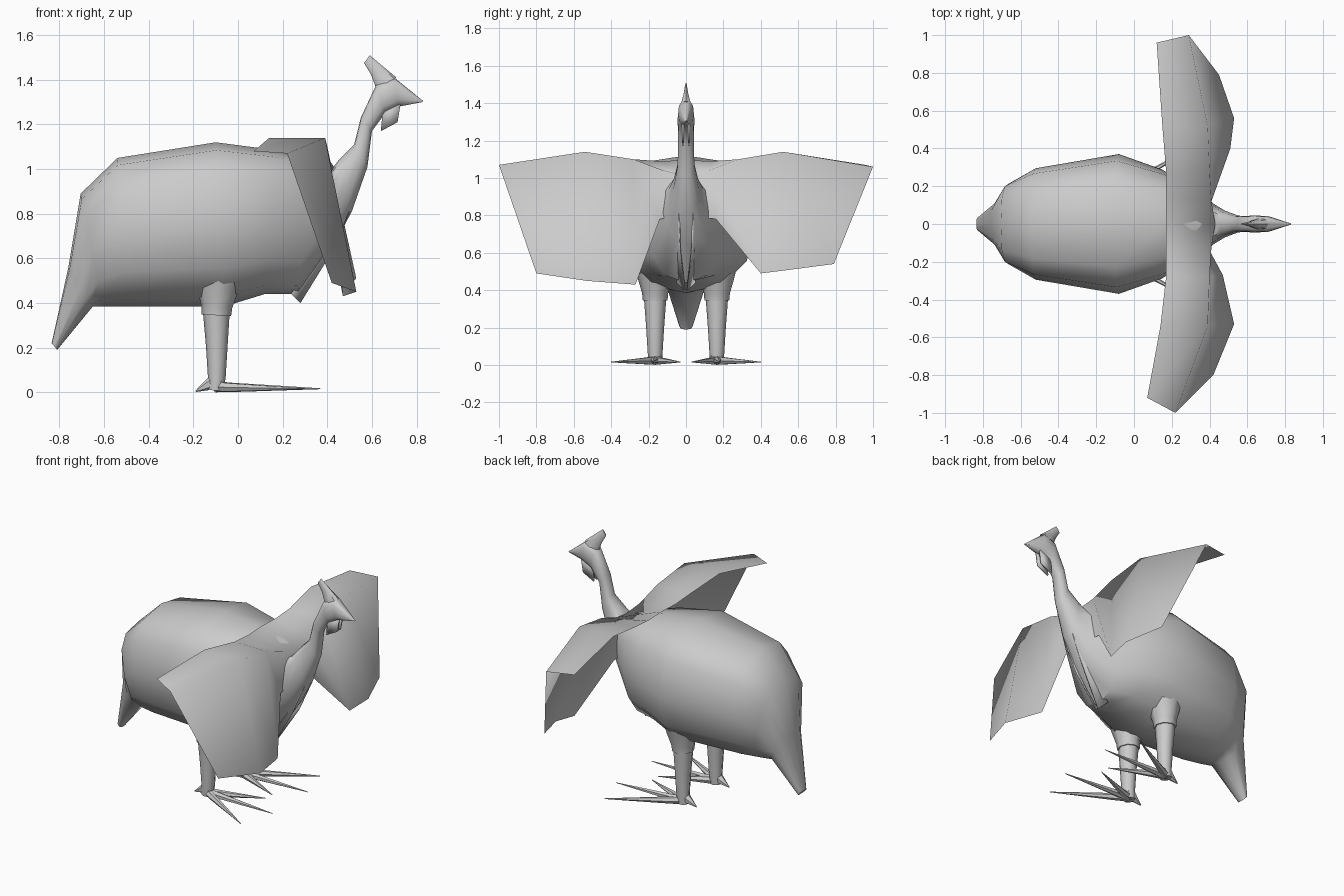
import bpy, bmesh, math
from mathutils import Vector

cube = bpy.data.objects.get("Cube")
if cube:
    bpy.data.objects.remove(cube, do_unlink=True)

grey = bpy.data.materials.new("plain grey")
grey.use_nodes = True
grey.diffuse_color = (0.6, 0.6, 0.6, 1)
grey.node_tree.nodes["Principled BSDF"].inputs["Base Color"].default_value = (0.6, 0.6, 0.6, 1)


def finish(name, bm, angle=50, closed=True):
    """Turn a bmesh into a shaded object."""
    if closed:
        bmesh.ops.recalc_face_normals(bm, faces=bm.faces)
    mesh = bpy.data.meshes.new(name)
    bm.to_mesh(mesh)
    bm.free()
    mesh.materials.append(grey)
    obj = bpy.data.objects.new(name, mesh)
    bpy.context.collection.objects.link(obj)
    bpy.ops.object.select_all(action='DESELECT')
    obj.select_set(True)
    bpy.context.view_layer.objects.active = obj
    bpy.ops.object.shade_smooth_by_angle(angle=math.radians(angle))
    return obj


def bridge(name, rings):
    """Skin a list of point rings and cap both ends."""
    bm = bmesh.new()
    loops = [[bm.verts.new(p) for p in ring] for ring in rings]
    n = len(loops[0])
    for a, b in zip(loops, loops[1:]):
        for i in range(n):
            j = (i + 1) % n
            bm.faces.new((a[i], a[j], b[j], b[i]))
    bm.faces.new(loops[0])
    bm.faces.new(loops[-1])
    return finish(name, bm)


def soften(v, power):
    return math.copysign(abs(v) ** power, v)


def loft(name, sections, sides=12):
    """Sections given by top x z, bottom x z and half width; boxier above."""
    rings = []
    for tx, tz, bx, bz, half in sections:
        ring = []
        for i in range(sides):
            a = math.tau * i / sides
            power = 0.7 if math.cos(a) > 0 else 0.9
            s, c = soften(math.sin(a), power), soften(math.cos(a), power)
            t = (1 - c) / 2
            ring.append((tx + (bx - tx) * t, half * s, tz + (bz - tz) * t))
        rings.append(ring)
    return bridge(name, rings)


def taper(name, points, radii, sides=8):
    """Round limb of changing radius along a path."""
    pts = [Vector(p) for p in points]
    rings = []
    for i, (p, r) in enumerate(zip(pts, radii)):
        way = pts[min(i + 1, len(pts) - 1)] - pts[max(i - 1, 0)]
        q = Vector((0, 0, 1)).rotation_difference(way)
        rings.append([p + q @ Vector((r * math.cos(math.tau * k / sides),
                                      r * math.sin(math.tau * k / sides), 0))
                      for k in range(sides)])
    return bridge(name, rings)


# Body with drooping tail, chest, neck, head and beak
loft("body", [
    (-0.835, 0.22, -0.81, 0.19, 0.035),
    (-0.76, 0.56, -0.65, 0.385, 0.12),
    (-0.705, 0.89, -0.60, 0.385, 0.22),
    (-0.54, 1.05, -0.50, 0.385, 0.295),
    (-0.10, 1.12, -0.06, 0.385, 0.37),
    (0.17, 1.085, 0.12, 0.44, 0.29),
    (0.33, 1.05, 0.27, 0.44, 0.20),
    (0.42, 1.00, 0.43, 0.66, 0.105),
    (0.455, 1.045, 0.51, 0.81, 0.07),
    (0.52, 1.11, 0.58, 1.01, 0.045),
    (0.55, 1.23, 0.60, 1.17, 0.042),
    (0.62, 1.38, 0.66, 1.25, 0.045),
    (0.70, 1.41, 0.72, 1.28, 0.042),
    (0.83, 1.305, 0.825, 1.30, 0.004)])

# Crest on the head
loft("crest", [(0.71, 1.41, 0.62, 1.36, 0.03),
               (0.65, 1.46, 0.595, 1.425, 0.014),
               (0.59, 1.51, 0.565, 1.475, 0.004)], 8)

# Both wings as one folded sheet across the shoulders:
# each station holds trailing edge, folded ridge and lower edge
stations = [
    [(0.07, -0.92, 1.08), (0.22, -1.00, 1.07), (0.42, -0.80, 0.49)],
    [(0.14, -0.54, 1.14), (0.39, -0.54, 1.14), (0.53, -0.53, 0.45)],
    [(0.17, -0.28, 1.10), (0.40, -0.28, 1.10), (0.47, -0.27, 0.43)],
    [(0.17, -0.14, 1.09), (0.41, -0.12, 1.04), (0.40, -0.14, 0.78)],
    [(0.17, 0, 1.095), (0.43, 0, 1.01), (0.40, 0, 0.80)],
    [(0.17, 0.14, 1.09), (0.41, 0.12, 1.04), (0.40, 0.16, 0.78)],
    [(0.17, 0.28, 1.10), (0.40, 0.28, 1.10), (0.51, 0.40, 0.49)],
    [(0.15, 0.52, 1.14), (0.39, 0.52, 1.14), (0.53, 0.56, 0.51)],
    [(0.12, 0.96, 1.07), (0.29, 1.00, 1.06), (0.45, 0.79, 0.54)]]
bm = bmesh.new()
rows = [[bm.verts.new(p) for p in st] for st in stations]
for a, b in zip(rows, rows[1:]):
    for i in range(2):
        bm.faces.new((a[i], a[i + 1], b[i + 1], b[i]))
finish("wings", bm, 110, closed=False)

for side, word in ((1, "left"), (-1, "right")):
    # Wattle under the beak
    bm = bmesh.new()
    flap = [(0.65, 1.28), (0.64, 1.17), (0.715, 1.21), (0.73, 1.30)]
    bm.faces.new([bm.verts.new((x, side * 0.022, z)) for x, z in flap])
    wattle = finish(word + "_wattle", bm)
    wattle.modifiers.new("thickness", 'SOLIDIFY').thickness = 0.012

    # Fold of feathers down the chest
    bm = bmesh.new()
    fold = [(0.28, 0.40, 0.01), (0.41, 0.61, 0.035), (0.50, 0.81, 0.04),
            (0.44, 0.80, 0.055), (0.36, 0.64, 0.06), (0.24, 0.44, 0.05)]
    bm.faces.new([bm.verts.new((x, side * y, z)) for x, z, y in fold])
    chest = finish(word + "_chest_fold", bm)
    chest.modifiers.new("thickness", 'SOLIDIFY').thickness = 0.008

    # Leg, built upwards from the foot
    y = 0.165 * side
    taper(word + "_shank", [(-0.10, y, 0.008), (-0.095, y, 0.07), (-0.095, y, 0.2),
                            (-0.097, y, 0.36)], [0.036, 0.04, 0.048, 0.06])
    taper(word + "_thigh", [(-0.097, y, 0.345), (-0.095, y, 0.385), (-0.09, y, 0.46),
                            (-0.08, y, 0.60)], [0.066, 0.07, 0.092, 0.125])

    # Toes
    toes = {"inner": (0.22, 0.03), "middle": (0.37, 0.18), "outer": (0.30, 0.40)}
    for toe, (tx, ty) in toes.items():
        taper(f"{word}_{toe}_toe", [(-0.10, y, 0.025), (-0.03, y + 0.18 * (side * ty - y), 0.022),
                                    (tx, side * ty, 0.016)], [0.025, 0.021, 0.002], 6)
    taper(word + "_back_toe", [(-0.08, y, 0.06), (-0.12, y, 0.04), (-0.19, y, 0.004)],
          [0.035, 0.03, 0.003], 6)
